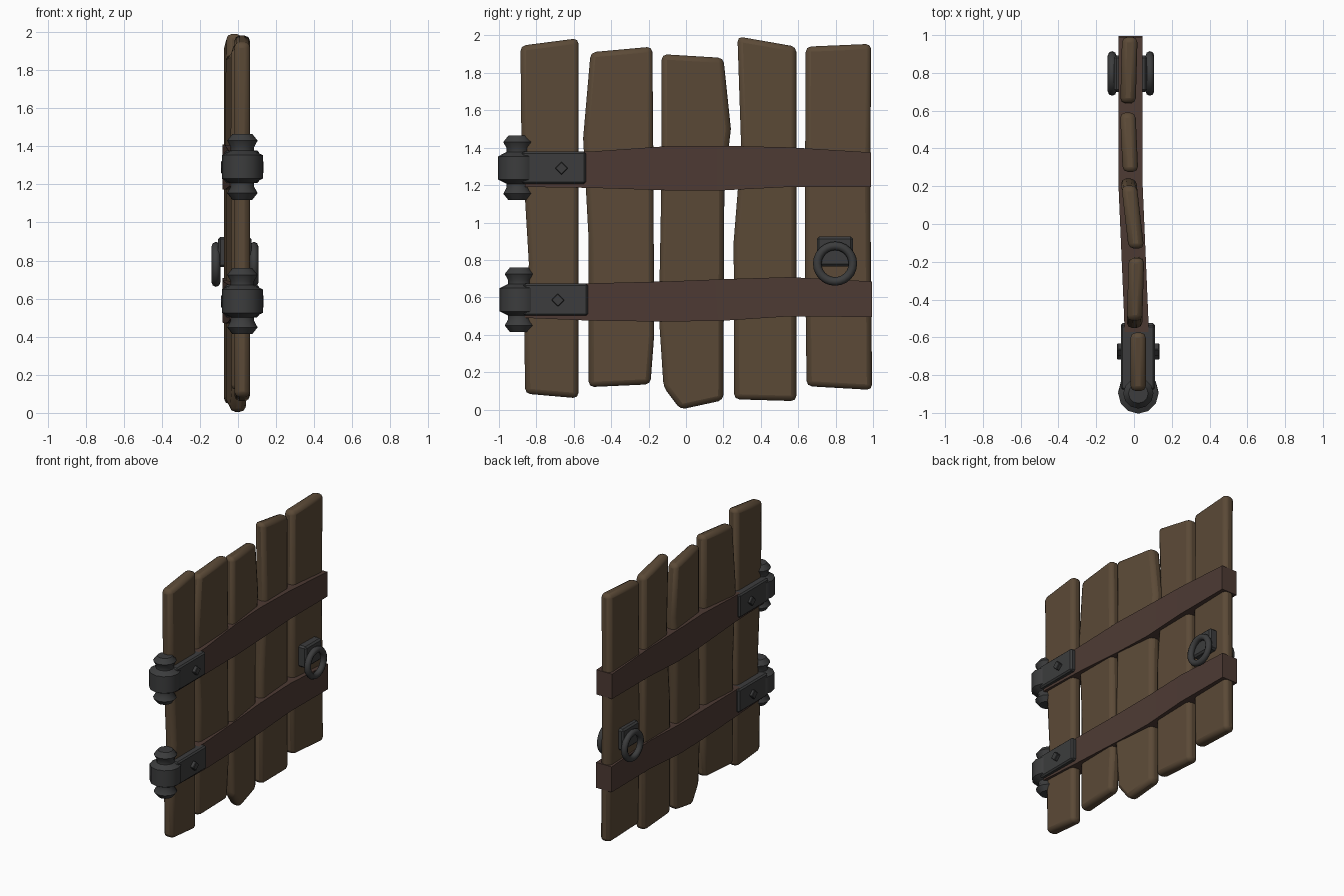
import bpy, bmesh, math
from mathutils import Matrix

if "Cube" in bpy.data.objects:
    bpy.data.objects.remove(bpy.data.objects["Cube"])


def material(name, rgb):
    m = bpy.data.materials.new(name)
    m.diffuse_color = (*rgb, 1)
    m.use_nodes = True
    m.node_tree.nodes["Principled BSDF"].inputs["Base Color"].default_value = m.diffuse_color
    return m


WOOD = material("plank_wood", (0.105, 0.068, 0.038))
DARK = material("batten_wood", (0.075, 0.043, 0.034))
IRON = material("iron", (0.045, 0.046, 0.047))


def finish(bm, name, mat, bevel=0, segments=2, smooth=True):
    bmesh.ops.recalc_face_normals(bm, faces=bm.faces)
    me = bpy.data.meshes.new(name)
    bm.to_mesh(me)
    bm.free()
    me.materials.append(mat)
    ob = bpy.data.objects.new(name, me)
    bpy.context.collection.objects.link(ob)
    if bevel:
        mod = ob.modifiers.new("Bevel", 'BEVEL')
        mod.width, mod.segments = bevel, segments
        mod.limit_method, mod.angle_limit = 'ANGLE', math.radians(30)
    if smooth:
        bpy.context.view_layer.objects.active = ob
        ob.select_set(True)
        bpy.ops.object.shade_smooth_by_angle(angle=math.radians(35))
        ob.select_set(False)
    return ob


def box(name, lo, hi, mat, bevel=0.0, turn=0.0):
    bm = bmesh.new()
    bmesh.ops.create_cube(bm, size=1)
    size = [b - a for a, b in zip(lo, hi)]
    mid = [(a + b) / 2 for a, b in zip(lo, hi)]
    bmesh.ops.transform(bm, verts=bm.verts, matrix=Matrix.Translation(mid)
                        @ Matrix.Rotation(turn, 4, 'X') @ Matrix.Diagonal((*size, 1)))
    return finish(bm, name, mat, bevel, 1, False)


def plank(name, outline, x0, x1):
    """Outline in (y, z); the plank leans from x0 at its low-y edge to x1."""
    ys = [p[0] for p in outline]
    y0, y1 = min(ys), max(ys)
    bm = bmesh.new()
    vs = [bm.verts.new((x0 + (x1 - x0) * (y - y0) / (y1 - y0) - 0.041, y, z)) for y, z in outline]
    face = bm.faces.new(vs)
    ext = bmesh.ops.extrude_face_region(bm, geom=[face])
    bmesh.ops.translate(bm, vec=(0.082, 0, 0),
                        verts=[g for g in ext['geom'] if isinstance(g, bmesh.types.BMVert)])
    finish(bm, name, WOOD, 0.028)


# Five crooked planks
plank("plank_1", [(-.86, .085), (-.575, .06), (-.575, 1.985), (-.885, 1.945), (-.88, 1.45), (-.84, .78),
                  (-.865, .45)], .022, .022)
plank("plank_2", [(-.52, .12), (-.19, .135), (-.17, .4), (-.175, 1.4), (-.18, 1.94), (-.51, 1.91),
                  (-.55, 1.45), (-.52, .9)], .002, .013)
plank("plank_3", [(-.03, 0), (.2, .05), (.205, 1.2), (.24, 1.5), (.2, 1.88), (-.13, 1.9), (-.13, 1.3),
                  (-.145, .5), (-.12, .12)], .014, -.03)
plank("plank_4", [(.257, .055), (.59, .045), (.59, 1.94), (.275, 1.995), (.295, 1.4), (.255, .9)], -.018, -.033)
plank("plank_5", [(.645, .125), (.995, .105), (.985, 1.2), (.99, 1.955), (.64, 1.94), (.635, .9)], -.032, -.022)


# Two wavy cross battens running through the planks
def batten(name, stations):
    bm = bmesh.new()
    loops = [[bm.verts.new((xc + sx * .064, y, z)) for sx, z in ((-1, lo), (1, lo), (1, hi), (-1, hi))]
             for y, xc, lo, hi in stations]
    for a, b in zip(loops, loops[1:]):
        for i in range(4):
            bm.faces.new((a[i], a[(i + 1) % 4], b[(i + 1) % 4], b[i]))
    bm.faces.new(loops[0])
    bm.faces.new(loops[-1])
    finish(bm, name, DARK)


batten("upper_batten", [(-.86, .02, 1.19, 1.375), (-.5, .012, 1.185, 1.38), (-.1, -.005, 1.172, 1.408),
                        (.2, -.018, 1.172, 1.41), (.55, -.018, 1.19, 1.402), (.99, -.018, 1.19, 1.375)])
batten("lower_batten", [(-.86, .02, .49, .67), (-.5, .012, .475, .675), (-.1, -.005, .47, .685),
                        (.2, -.018, .475, .697), (.55, -.018, .498, .708), (.995, -.018, .495, .685)])


# Hinges: turned knuckle, strap and a diamond bolt
def hinge(name, z, y, y_end, bolt_y):
    half = [(.107, .062), (.062, .085), (.062, .105), (.08, .138), (.052, .173)]
    profile = [(r, -h) for r, h in reversed(half)] + half
    n = 12
    bm = bmesh.new()
    rings = [[bm.verts.new((.023 + r * math.cos(2 * math.pi * i / n),
                            y + r * math.sin(2 * math.pi * i / n), z + h)) for i in range(n)]
             for r, h in profile]
    for a, b in zip(rings, rings[1:]):
        for i in range(n):
            bm.faces.new((a[i], a[(i + 1) % n], b[(i + 1) % n], b[i]))
    bm.faces.new(rings[0])
    bm.faces.new(rings[-1])
    finish(bm, name + "_knuckle", IRON)
    box(name + "_strap", (-.07, y + .02, z - .085), (.11, y_end, z + .087), IRON, .01)
    box(name + "_bolt", (-.09, bolt_y - .025, z - .027), (.135, bolt_y + .025, z + .023), IRON, .004, math.pi / 4)


hinge("upper_hinge", 1.292, -.897, -.535, -.665)
hinge("lower_hinge", .587, -.889, -.525, -.685)

# Pull rings on both faces, hung from a plate through the last plank
box("handle_plate", (-.105, .70, .765), (.07, .892, .925), IRON, .012)
for name, x in (("back_pull_ring", -.116), ("front_pull_ring", .084)):
    bpy.ops.mesh.primitive_torus_add(location=(x, .797, .78), rotation=(0, math.pi / 2, 0), major_radius=.095,
                                     minor_radius=.023, major_segments=24, minor_segments=8)
    ring = bpy.context.object
    ring.name = name
    ring.data.materials.append(IRON)
    bpy.ops.object.shade_smooth_by_angle(angle=math.radians(50))
